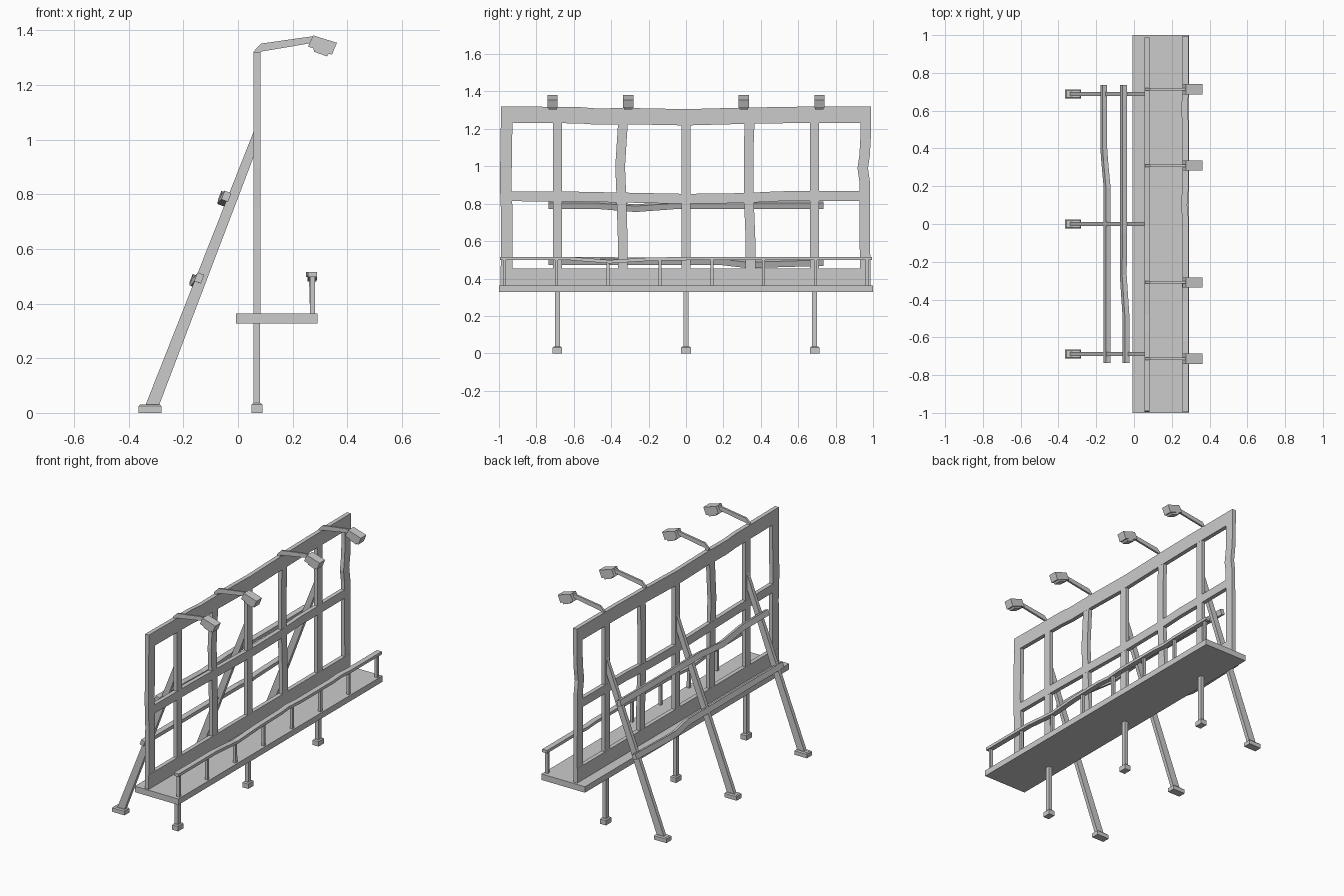
import bpy, bmesh
from mathutils import Vector as V


def make(name, rings):
    """Skin a list of equal-sized point rings and cap the ends."""
    bm = bmesh.new()
    loops = [[bm.verts.new(p) for p in r] for r in rings]
    n = len(loops[0])
    for a, b in zip(loops, loops[1:]):
        for i in range(n):
            j = (i + 1) % n
            bm.faces.new((a[i], a[j], b[j], b[i]))
    bm.faces.new(loops[0][::-1])
    bm.faces.new(loops[-1])
    bmesh.ops.recalc_face_normals(bm, faces=bm.faces)
    me = bpy.data.meshes.new(name)
    bm.to_mesh(me)
    bm.free()
    ob = bpy.data.objects.new(name, me)
    bpy.context.collection.objects.link(ob)
    return ob


def beam(name, pts, a, b):
    """Rectangular bar following pts; a and b are the section half axes."""
    a, b = V(a), V(b)
    return make(name, [[V(p) + a + b, V(p) - a + b, V(p) - a - b, V(p) + a - b] for p in pts])


def prism(name, prof, y, half):
    """Extrude an x-z profile across y."""
    return make(name, [[V((x, y + s * half, z)) for x, z in prof] for s in (-1, 1)])


def block(name, x, y, z0, z1, hx, hy, ch=0.006):
    """Footing with chamfered top edge."""
    def ring(z, c):
        return [(x + i * (hx - c), y + j * (hy - c), z) for i, j in ((1, 1), (-1, 1), (-1, -1), (1, -1))]
    return make(name, [ring(z0, 0), ring(z1 - ch, 0), ring(z1, ch)])


FX = 0.069   # plane of the sign frame
HD = 0.0125  # half depth of the frame

# Walkway platform
prism("platform", [(-0.007, 0.327), (0.291, 0.327), (0.291, 0.364), (-0.007, 0.364)], 0, 1.0)

# Posts, slanted braces and their footings
for y in (-0.688, 0, 0.688):
    beam("post", [(FX, y, 0.02), (FX, y, 0.34)], (0.012, 0, 0), (0, 0.0135, 0))
    block("post_foot", FX, y, 0, 0.036, 0.02, 0.026)
    prism("brace", [(-0.342, 0.02), (-0.292, 0.02), (0.06, 0.945), (0.06, 1.037)], y, 0.0115)
    block("brace_foot", -0.322, y, 0, 0.031, 0.042, 0.024)

# Sign frame uprights: half width and (y, z) path with dents
uprights = [
    (0.031, [(-0.96, 0.36), (-0.958, 0.75), (-0.964, 0.9), (-0.958, 1.3)]),
    (0.024, [(-0.688, 0.36), (-0.688, 1.3)]),
    (0.026, [(-0.338, 0.36), (-0.338, 0.6), (-0.345, 0.82), (-0.352, 1.0), (-0.338, 1.22), (-0.338, 1.29)]),
    (0.024, [(0, 0.36), (0, 1.29)]),
    (0.026, [(0.345, 0.36), (0.345, 0.6), (0.335, 0.85), (0.335, 1.1), (0.343, 1.3)]),
    (0.024, [(0.688, 0.36), (0.688, 1.3)]),
    (0.028, [(0.958, 0.36), (0.955, 0.92), (0.945, 0.99), (0.955, 1.06), (0.96, 1.15), (0.96, 1.3)]),
]
for h, path in uprights:
    beam("frame_upright", [(FX, y, z) for y, z in path], (HD, 0, 0), (0, h, 0))

# Sign frame rails
rails = [
    ("frame_bottom_rail", 0.0455, [(-0.985, 0.408), (0.985, 0.408)]),
    ("frame_middle_rail", 0.0265, [(-0.94, 0.84), (-0.6, 0.838), (-0.3, 0.832), (0, 0.826), (0.3, 0.83),
                                   (0.5, 0.84), (0.94, 0.842)]),
    ("frame_top_rail", 0.0435, [(-0.99, 1.277), (-0.57, 1.273), (-0.48, 1.266), (-0.3, 1.268), (0, 1.262),
                                (0.3, 1.27), (0.6, 1.275), (0.988, 1.276)]),
]
for name, h, path in rails:
    beam(name, [(FX, y, z) for y, z in path], (HD + 0.0005, 0, 0), (0, 0, h))

# Bent cross bars behind the braces, tilted with them
u, w = V((0.36, 0, 0.93)) * 0.017, V((0.93, 0, -0.36)) * 0.013
beam("upper_cross_bar", [(-0.055, 0.735, 0.792), (-0.055, -0.05, 0.792), (-0.057, -0.27, 0.776),
                         (-0.043, -0.48, 0.793), (-0.043, -0.735, 0.793)], u, w)
beam("lower_cross_bar", [(-0.16, 0.735, 0.488), (-0.16, 0.4, 0.478), (-0.155, 0.33, 0.476),
                         (-0.142, 0.19, 0.492), (-0.142, -0.735, 0.494)], u, w)

# Walkway railing
for i in range(8):
    y = -0.97 + i * 0.277
    beam("railing_post", [(0.273, y, 0.355), (0.273 - 0.004 * (i == 2), y, 0.49 if i == 2 else 0.505)],
         (0.009, 0, 0), (0, 0.008, 0))
beam("railing_top", [(0.273, -0.995, 0.507), (0.273, -0.62, 0.507), (0.271, -0.41, 0.49), (0.273, -0.2, 0.503),
                     (0.273, 0.02, 0.507), (0.265, 0.1, 0.507), (0.273, 0.2, 0.507), (0.273, 0.52, 0.507),
                     (0.266, 0.61, 0.507), (0.273, 0.7, 0.507), (0.273, 0.995, 0.507)],
     (0.0165, 0, 0), (0, 0, 0.009))

# Floodlights on arms
for y in (-0.713, -0.309, 0.309, 0.713):
    prism("lamp_arm", [(0.057, 1.3), (0.081, 1.3), (0.081, 1.322), (0.27, 1.354), (0.275, 1.379),
                       (0.085, 1.352), (0.057, 1.323)], y, 0.006)
    prism("lamp_head", [(0.256, 1.341), (0.344, 1.311), (0.362, 1.355), (0.275, 1.382)], y, 0.027)
    prism("lamp_lens", [(0.274, 1.34), (0.279, 1.322), (0.325, 1.305), (0.338, 1.32)], y, 0.022)
